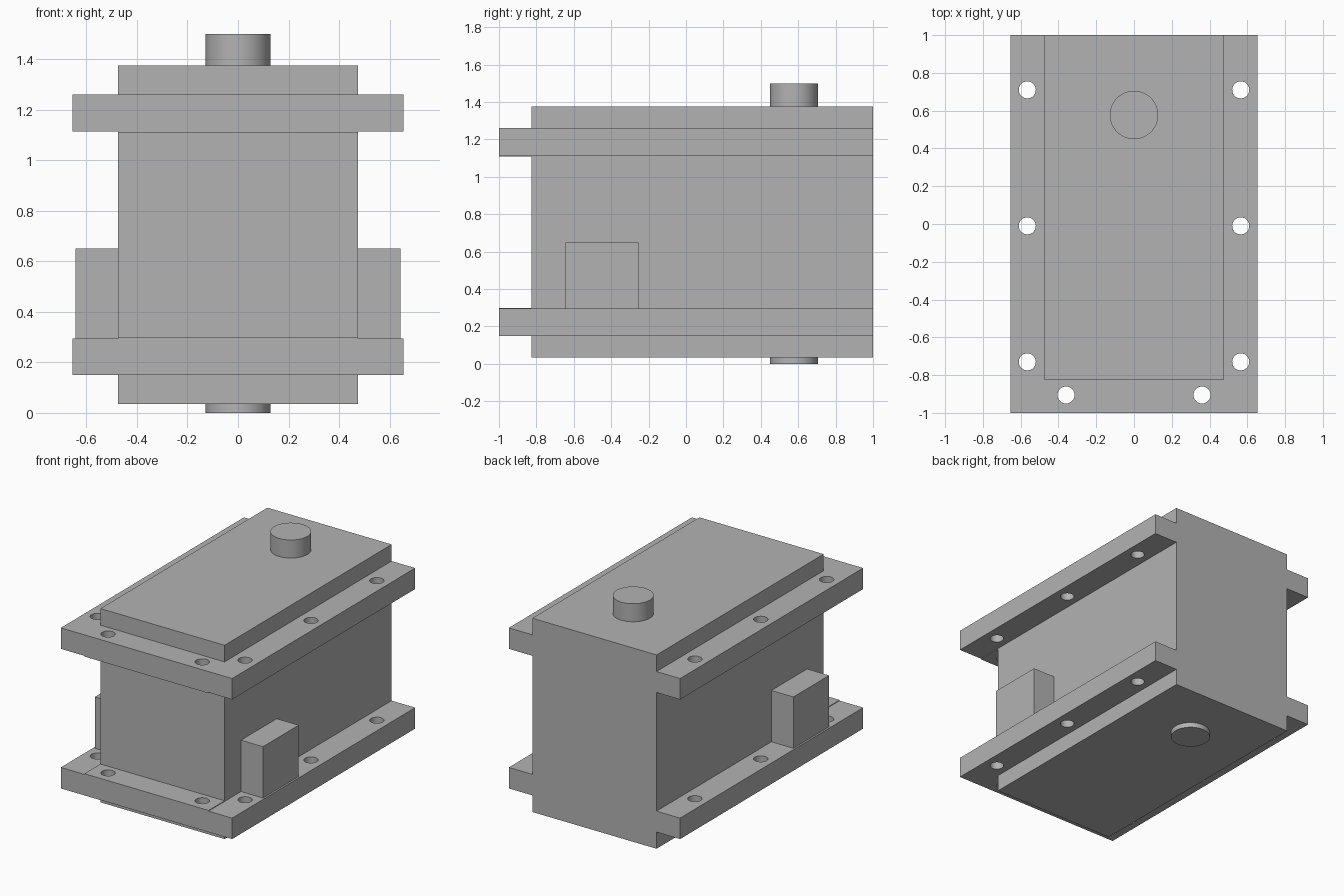
import bpy
import math

cube = bpy.data.objects.get("Cube")
if cube:
    bpy.data.objects.remove(cube, do_unlink=True)

# Single plain grey
grey = bpy.data.materials.new("plain_grey")
grey.use_nodes = True
COLOUR = (0.45, 0.45, 0.45, 1)
grey.diffuse_color = COLOUR
grey.node_tree.nodes["Principled BSDF"].inputs["Base Color"].default_value = COLOUR


def box(name, x, y, z):
    """Box from (min, max) ranges."""
    bpy.ops.mesh.primitive_cube_add(size=1, location=[sum(r) / 2 for r in (x, y, z)])
    ob = bpy.context.object
    ob.name = name
    ob.scale = [r[1] - r[0] for r in (x, y, z)]
    bpy.ops.object.transform_apply(location=False, rotation=False, scale=True)
    ob.data.materials.append(grey)
    return ob


def cylinder(name, x, y, radius, z, sides=64):
    bpy.ops.mesh.primitive_cylinder_add(
        vertices=sides, radius=radius, depth=z[1] - z[0], location=(x, y, sum(z) / 2))
    ob = bpy.context.object
    ob.name = name
    ob.data.materials.append(grey)
    return ob


def smooth(ob):
    bpy.ops.object.select_all(action='DESELECT')
    ob.select_set(True)
    bpy.context.view_layer.objects.active = ob
    bpy.ops.object.shade_smooth_by_angle(angle=math.radians(30))


def drill(ob, points, radius=0.045):
    """Cut vertical bolt holes through a plate."""
    for x, y in points:
        cutter = cylinder("hole_cutter", x, y, radius, (-0.5, 2), 32)
        cutter.hide_render = True
        mod = ob.modifiers.new("bolt_hole", 'BOOLEAN')
        mod.operation = 'DIFFERENCE'
        mod.solver = 'EXACT'
        mod.object = cutter
        bpy.context.view_layer.objects.active = ob
        bpy.ops.object.modifier_apply(modifier=mod.name)
        bpy.data.objects.remove(cutter, do_unlink=True)
    smooth(ob)


HALF, EDGE, FRONT = 0.475, 0.655, -0.825

# Main housing
box("housing", (-HALF, HALF), (FRONT, 1), (0.035, 1.375))

# Flanges: a front strip and two side strips each, with bolt holes
for level, front_z, side_z in (("lower", (0.15, 0.30), (0.15, 0.295)),
                               ("upper", (1.11, 1.26), (1.115, 1.26))):
    strip = box(level + "_front_flange", (-HALF, HALF), (-1, FRONT), front_z)
    drill(strip, [(-0.36, -0.905), (0.36, -0.905)])
    for side, s in (("left", 1), ("right", -1)):
        strip = box(f"{level}_{side}_flange", sorted((s * HALF, s * EDGE)), (-1, 1), side_z)
        drill(strip, [(s * 0.565, y) for y in (-0.73, -0.01, 0.71)])

# Side blocks standing on the lower flange
for side, s in (("left", 1), ("right", -1)):
    box(side + "_block", sorted((s * HALF, s * 0.643)), (-0.645, -0.255), (0.295, 0.65))

# Round pin showing above and below the housing
smooth(cylinder("pin", 0, 0.577, 0.128, (0, 1.5)))
